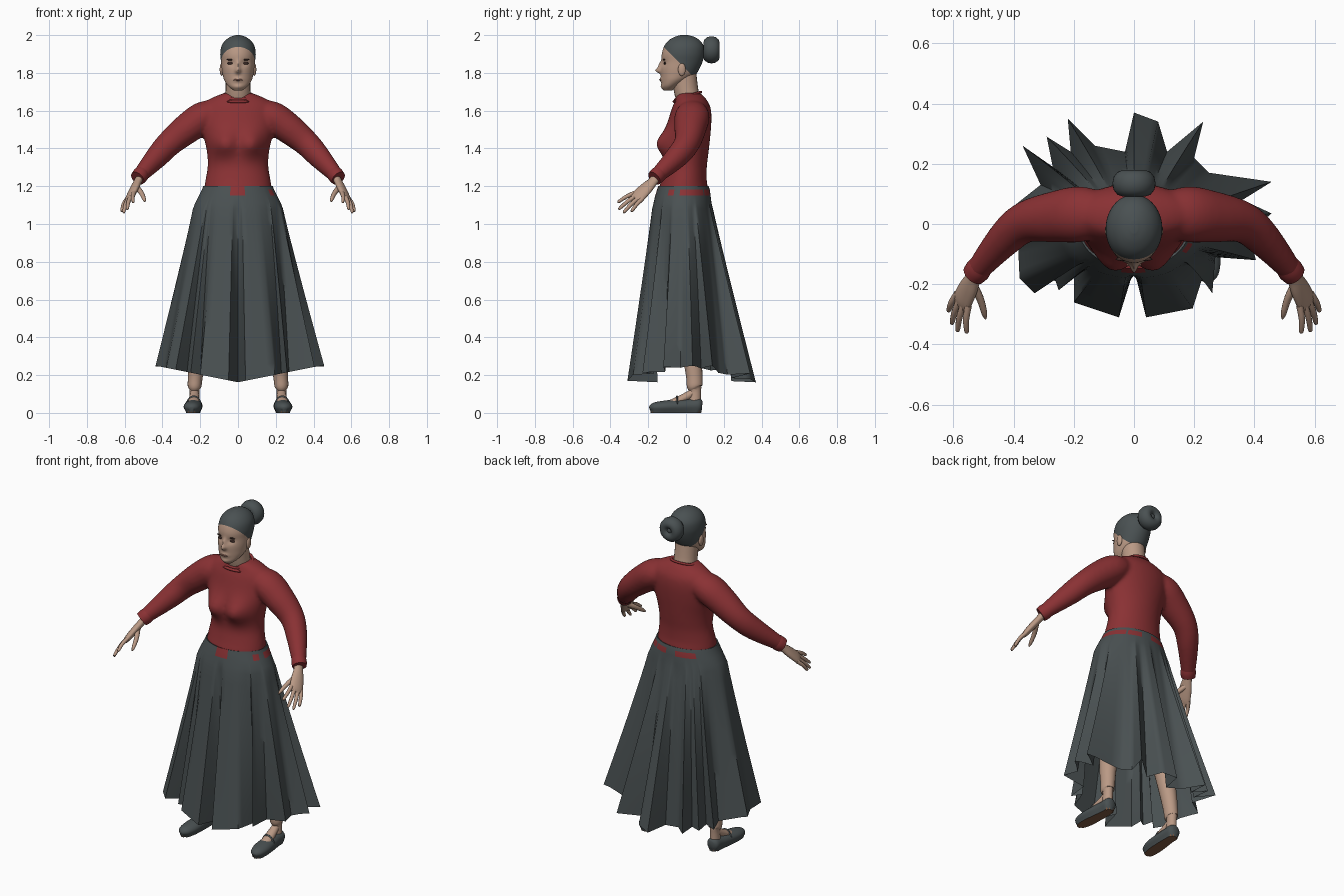
import bpy, bmesh, math
from mathutils import Vector

if "Cube" in bpy.data.objects:
    bpy.data.objects.remove(bpy.data.objects["Cube"])

def mat(name, r, g, b):
    m = bpy.data.materials.new(name)
    m.diffuse_color = (r, g, b, 1)
    m.use_nodes = True
    m.node_tree.nodes["Principled BSDF"].inputs["Base Color"].default_value = m.diffuse_color
    return m

SKIN = mat("skin", 0.49, 0.32, 0.235)
RED = mat("red_knit", 0.255, 0.031, 0.034)
GREY = mat("dark_grey", 0.068, 0.082, 0.085)
BROWN = mat("sole_brown", 0.22, 0.105, 0.055)
DARK = mat("eye_dark", 0.045, 0.024, 0.02)
LIP = mat("lip", 0.29, 0.14, 0.11)

def smooth_rows(rows, n):
    """Catmull-Rom interpolation between tuples."""
    out = []
    for i in range(len(rows) - 1):
        a, b, c, d = (rows[max(i - 1, 0)], rows[i], rows[i + 1], rows[min(i + 2, len(rows) - 1)])
        for k in range(n):
            t = k / n
            out.append(tuple(0.5 * (2 * q + (r - p) * t + (2 * p - 5 * q + 4 * r - s) * t * t
                                    + (3 * q - p - 3 * r + s) * t ** 3)
                             for p, q, r, s in zip(a, b, c, d)))
    return out + [rows[-1]]

def finish(name, bm, mats, mirror=False, angle=50):
    bmesh.ops.recalc_face_normals(bm, faces=bm.faces)
    me = bpy.data.meshes.new(name)
    bm.to_mesh(me)
    bm.free()
    for m in mats:
        me.materials.append(m)
    me.shade_smooth()
    me.set_sharp_from_angle(angle=math.radians(angle))
    ob = bpy.data.objects.new(name, me)
    bpy.context.collection.objects.link(ob)
    if mirror:
        ob.modifiers.new("mirror", 'MIRROR').use_mirror_merge = False
    return ob

def loft(rings, caps=True):
    bm = bmesh.new()
    vs = [[bm.verts.new(p) for p in ring] for ring in rings]
    n = len(vs[0])
    for a, b in zip(vs, vs[1:]):
        for i in range(n):
            bm.faces.new((a[i], a[(i + 1) % n], b[(i + 1) % n], b[i]))
    if caps:
        bm.faces.new(vs[0])
        bm.faces.new(vs[-1])
    return bm

def oval(z, hw, yf, yb, angles):
    """Horizontal ring from half width, front y and back y."""
    return [Vector((hw * math.cos(a), (yf + yb) / 2 + (yb - yf) / 2 * math.sin(a), z))
            for a in angles]

def turn(n):
    return [2 * math.pi * i / n for i in range(n)]

def tube(rows, n=16, steps=4, normal=(0, 0, 1)):
    """Loft along a path of (x, y, z, wide radius, thick radius)."""
    rows = smooth_rows(rows, steps)
    pts = [Vector(r[:3]) for r in rows]
    rings = []
    for i, r in enumerate(rows):
        d = pts[min(i + 1, len(pts) - 1)] - pts[max(i - 1, 0)]
        side = d.cross(Vector(normal)).normalized()
        up = side.cross(d).normalized()
        rings.append([pts[i] + side * r[3] * math.cos(a) + up * r[4] * math.sin(a)
                      for a in turn(n)])
    return loft(rings)

def ball(name, loc, size, m, mirror=False, seg=20):
    bm = bmesh.new()
    bmesh.ops.create_uvsphere(bm, u_segments=seg, v_segments=seg // 2 + 2, radius=1)
    for v in bm.verts:
        v.co = Vector([c * s + l for c, s, l in zip(v.co, size, loc)])
    return finish(name, bm, [m], mirror)

def ring(name, loc, major, minor, scale, tilt, m):
    bpy.ops.mesh.primitive_torus_add(major_radius=major, minor_radius=minor, major_segments=32,
                                     minor_segments=12, location=loc, rotation=(tilt, 0, 0))
    ob = bpy.context.object
    ob.name, ob.scale = name, scale
    ob.data.materials.append(m)
    ob.data.shade_smooth()

def bump(v, x, z, wx, wz):
    return math.exp(-((abs(v.co.x) - x) / wx) ** 2 - ((v.co.z - z) / wz) ** 2)

# Head with nose, sockets, lips and chin, and the hair above a slanted hairline
head = [(1.708, .025, -.118, -.07), (1.73, .052, -.128, -.04), (1.76, .072, -.13, .01),
        (1.79, .081, -.133, .05), (1.82, .086, -.134, .07), (1.86, .09, -.129, .088),
        (1.90, .094, -.128, .097), (1.94, .088, -.116, .094), (1.97, .069, -.094, .075),
        (1.99, .042, -.062, .045), (2.0, .012, -.03, .01)]
bm = loft([oval(*r, turn(80)) for r in smooth_rows(head, 5)])
for v in bm.verts:
    if v.co.y < -.06:
        v.co.y += (.009 * bump(v, .036, 1.852, .018, .014) - .014 * bump(v, 0, 1.84, .010, .022)
                   - .026 * bump(v, 0, 1.812, .013, .014) - .009 * bump(v, 0, 1.763, .025, .012)
                   - .007 * bump(v, 0, 1.725, .025, .012))
hair_n, hair_co = Vector((0, 1.0, 1)), Vector((0, -.118, 1.938))
bmesh.ops.bisect_plane(bm, geom=bm.verts[:] + bm.edges[:] + bm.faces[:],
                       plane_co=hair_co, plane_no=hair_n)
for f in bm.faces:
    f.material_index = int((f.calc_center_median() - hair_co).dot(hair_n) > 0)
finish("head", bm, [SKIN, GREY], angle=70)

# Hair bun
ring("hair_bun", (0, .135, 1.922), .038, .034, (1, 1, 1.28), math.pi / 2, GREY)
ball("bun_centre", (0, .13, 1.922), (.03, .037, .03), GREY)

# Face
ball("eye", (.037, -.112, 1.851), (.020, .006, .008), DARK, True)
ball("brow", (.038, -.1165, 1.870), (.023, .006, .004), DARK, True)
ball("mouth", (0, -.136, 1.763), (.025, .006, .005), LIP)
ball("ear", (.086, -.022, 1.818), (.011, .020, .034), SKIN, True)
finish("neck", tube([(0, .03, 1.62, .075, .06), (0, .004, 1.69, .066, .064),
                     (0, -.012, 1.80, .065, .066)], 24, 4, (0, 1, 0)), [SKIN])

# Sweater: body with chest pushed forward, fused with both sleeves
torso = [(1.12, .18, -.13, .10), (1.18, .18, -.144, .116), (1.23, .173, -.131, .11),
         (1.3, .161, -.115, .11), (1.36, .162, -.114, .117), (1.42, .172, -.117, .124),
         (1.5, .192, -.107, .132), (1.57, .20, -.088, .135), (1.62, .195, -.072, .129),
         (1.652, .168, -.058, .113), (1.677, .118, -.052, .094), (1.694, .07, -.046, .074)]
body = loft([oval(*r, turn(48)) for r in smooth_rows(torso, 4)])
for v in body.verts:
    if v.co.y < 0:
        v.co.y -= .052 * bump(v, .075, 1.425, .066, .066)
sleeve = tube([(.07, .035, 1.60, .06, .05), (.17, .033, 1.572, .092, .082),
               (.26, .024, 1.512, .086, .082), (.36, .006, 1.43, .069, .07),
               (.43, -.05, 1.355, .059, .062), (.53, -.165, 1.245, .037, .039)], 24, 5)
sweater = bmesh.new()
for part, signs in ((body, (1,)), (sleeve, (1, -1))):
    for s in signs:
        for v in part.verts:
            v.co.x *= s
        tmp = bpy.data.meshes.new("tmp")
        part.to_mesh(tmp)
        sweater.from_mesh(tmp)
        bpy.data.meshes.remove(tmp)
    part.free()
ob = finish("sweater", sweater, [RED])
rm = ob.modifiers.new("fuse", 'REMESH')
rm.mode, rm.voxel_size, rm.use_smooth_shade = 'VOXEL', .01, True
sm = ob.modifiers.new("soften", 'SMOOTH')
sm.factor, sm.iterations = .5, 10
ring("collar", (0, .011, 1.679), .07, .007, (1.12, 1, 1), .28, RED)
ball("collar_bow", (0, -.058, 1.648), (.06, .013, .009), RED)
finish("cuff", tube([(.507, -.138, 1.27, .040, .042), (.518, -.152, 1.257, .043, .044),
                     (.532, -.168, 1.242, .040, .041)], 24, 3), [RED], True)

# Hands
palm_n = Vector((.76, -.23, .58))
finish("palm", tube([(.515, -.15, 1.255, .026, .021), (.53, -.175, 1.225, .027, .02),
                     (.548, -.21, 1.19, .037, .02), (.568, -.25, 1.15, .041, .017),
                     (.576, -.268, 1.132, .037, .011)], 16, 4, palm_n), [SKIN], True)
knuckle, across = Vector((.568, -.25, 1.15)), Vector((.58, .65, -.5))
tips = {"index_finger": (-.031, (.556, -.362, 1.115)), "middle_finger": (-.01, (.587, -.357, 1.078)),
        "ring_finger": (.011, (.606, -.332, 1.06)), "little_finger": (.031, (.617, -.29, 1.066))}
for name, (off, tip) in tips.items():
    base, tip = knuckle + across * off, Vector(tip)
    mid = base.lerp(tip, .5) + palm_n * .006
    finish(name, tube([(*base, .012, .012), (*mid, .0105, .0105),
                       (*base.lerp(tip, .93), .008, .008), (*tip, .003, .003)], 10, 3, palm_n),
           [SKIN], True)
finish("thumb", tube([(.537, -.20, 1.195, .016, .016), (.512, -.245, 1.165, .013, .013),
                      (.497, -.295, 1.132, .010, .010), (.493, -.315, 1.118, .003, .003)],
                     10, 3, palm_n), [SKIN], True)

# Skirt: smooth waist blending into a deeply pleated hem outline
hem = [(0, -.15), (.04, -.31), (.195, -.28), (.23, -.17), (.26, -.23), (.27, -.11), (.405, -.12),
       (.38, -.03), (.457, .035), (.36, .08), (.457, .14), (.25, .17), (.2, .22), (.23, .34),
       (.11, .24), (.08, .34), (0, .37), (-.03, .24), (-.13, .26), (-.22, .35), (-.21, .24),
       (-.29, .29), (-.27, .19), (-.37, .26), (-.31, .13), (-.437, .03), (-.385, -.07),
       (-.38, -.18), (-.33, -.23), (-.27, -.16), (-.25, -.22), (-.2, -.18), (-.2, -.26),
       (-.05, -.31)]
outline = [Vector(p).lerp(Vector(q), k / 4) for p, q in zip(hem, hem[1:] + hem[:1])
           for k in range(4)]
angles = []
for p in outline:
    a = math.atan2((p.y + .02) / .16, p.x / .235)
    a += 2 * math.pi if a < -1.58 else 0
    angles.append(max(a, angles[-1] + .008) if angles else a)
waist = [(1.19, .16, -.12, .095), (1.20, .184, -.147, .12), (1.182, .191, -.153, .126),
         (1.15, .207, -.163, .13), (1.11, .227, -.172, .135)]
rings = [oval(*r, angles) for r in waist]
hip = oval(1.08, .238, -.178, .14, angles)
full = oval(0, .40, -.28, .32, angles)
for k in range(15):
    t = k / 14
    ring_pts = []
    for h, e, p in zip(hip, full, outline):
        c = h.lerp(e, t) + (Vector((p.x, p.y, 0)) - e) * (.06 + .94 * t ** 1.2)
        c.z = 1.08 + (.162 + .085 * min(1, abs(p.x) / .42) - 1.08) * t
        ring_pts.append(c)
    rings.append(ring_pts)
bm = loft(rings, caps=False)
for f in bm.faces:  # sweater showing through the waistband in places
    c = f.calc_center_median()
    front = c.y < 0 and abs(c.x) < .035 and c.z > 1.14
    band = 1.16 < c.z < 1.185
    back = c.y > .03 and (-.13 < c.x < -.02 or .05 < c.x < .12)
    sides = c.x > .1 and (-.1 < c.y < -.06 or -.03 < c.y < .09)
    f.material_index = int(front or band and (back or sides))
finish("skirt", bm, [GREY, RED], angle=60)

# Legs, stepping in at the ankle, and feet
finish("leg", tube([(.11, 0, 1.0, .09, .09), (.17, .01, .6, .065, .065), (.215, .034, .3, .047, .05),
                    (.226, .044, .19, .039, .043), (.23, .046, .14, .036, .041),
                    (.23, .05, .122, .026, .03), (.23, .045, .05, .028, .034)],
                   20, 4, (0, 1, 0)), [SKIN], True)
finish("instep", tube([(.23, .035, .105, .022, .022), (.232, -.01, .08, .027, .022),
                       (.236, -.08, .047, .032, .022)], 16, 4), [SKIN], True)

# Shoes with brown soles and a low strap
bm = tube([(.247, -.192, .022, .012, .010), (.245, -.172, .028, .035, .025),
           (.24, -.12, .032, .048, .032), (.235, -.05, .035, .047, .036),
           (.23, .02, .037, .041, .038), (.23, .07, .040, .037, .038),
           (.23, .086, .040, .018, .022)], 24, 4)
for v in bm.verts:
    v.co.z = 0 if v.co.z < .013 else v.co.z
for f in bm.faces:
    f.material_index = int(f.calc_center_median().z < .006)
finish("shoe", bm, [GREY, BROWN], True)
finish("shoe_strap", tube([(.198, -.045, .045, .009, .005), (.215, -.047, .075, .009, .005),
                           (.234, -.048, .083, .009, .005), (.253, -.047, .075, .009, .005),
                           (.272, -.045, .045, .009, .005)], 10, 3, (0, 1, 0)), [GREY], True)
